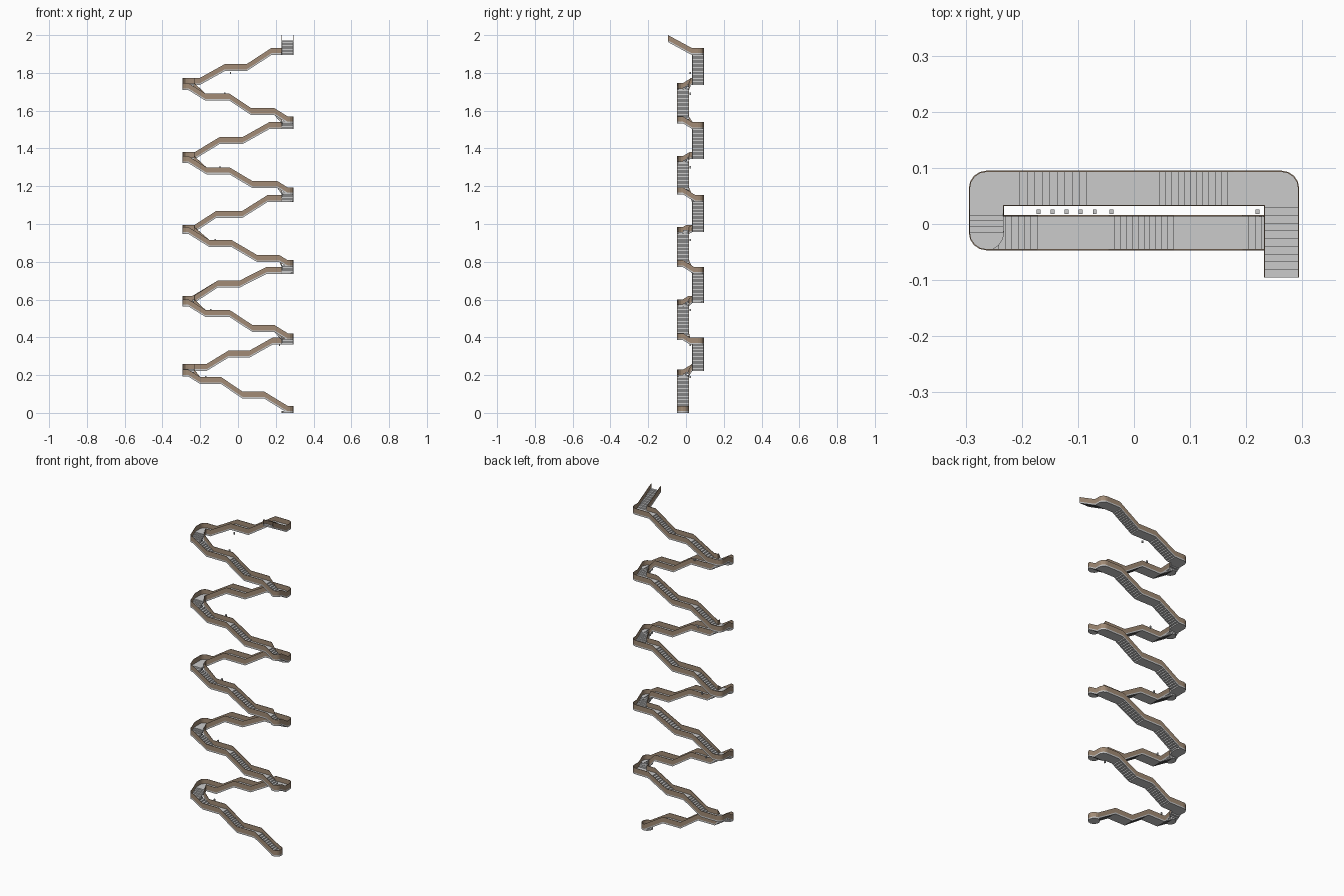
import bpy, bmesh, math
from mathutils import Vector

if "Cube" in bpy.data.objects:
    bpy.data.objects.remove(bpy.data.objects["Cube"])

X, YF, YB = 0.263, -0.0155, 0.0635      # turn centres of the two lanes
HALF, WALL = 0.0315, 0.0022             # half width, parapet thickness
RAIL, SLAB, SLOPE, RISE = 0.028, 0.009, 0.62, 0.0073

brown = bpy.data.materials.new("brown")
brown.diffuse_color = (0.36, 0.26, 0.18, 1)
brown.use_nodes = True
brown.node_tree.nodes["Principled BSDF"].inputs["Base Color"].default_value = brown.diffuse_color


def finish(bm, name, mat=None):
    bmesh.ops.recalc_face_normals(bm, faces=bm.faces[:])
    me = bpy.data.meshes.new(name)
    bm.to_mesh(me)
    bm.free()
    ob = bpy.data.objects.new(name, me)
    bpy.context.collection.objects.link(ob)
    if mat:
        me.materials.append(mat)
    return ob


# Each cycle: front lane x breaks, back lane x breaks, parapet heights of the level parts
cycles = [
    ((.14, .025, -.09, -.20), (-.165, -.05, .061, .182), (.112, .19, .26, .33, .398)),
    ((.193, .077, -.045, -.172), (-.24, -.108, .008, .151), (.465, .545, .62, .70, .773)),
    ((.22, .103, -.034, -.151), (-.23, -.114, .024, .156), (.835, .915, .995, 1.07, 1.153)),
    ((.209, .077, -.045, -.167), (-.23, -.098, .024, .167), (1.227, 1.30, 1.38, 1.46, 1.54)),
    ((.193, .071, -.045, -.172), (-.204, -.071, .045, .177), (1.613, 1.69, 1.772, 1.846, 1.932)),
]

# Centre line of the whole stair
path = []


def node(x, y, z):
    path.append(Vector((x, y, z - RAIL)))


last = None
for f, b, z in cycles:
    z0 = 0.037 if last is None else z[0] - (X - f[0]) * SLOPE
    if last is not None:
        node(X, YF + (z0 - last) / SLOPE, last)
    node(X, YF, z0)
    for x, h in zip(f, (z[0], z[0], z[1], z[1])):
        node(x, YF, h)
    zl = z[1] + (f[3] + X) * SLOPE
    node(-X, YF, zl)
    node(-X, YF + (z[2] - zl) / SLOPE, z[2])
    node(-X, YB, z[2])
    for x, h in zip(b, (z[2], z[3], z[3], z[4])):
        node(x, YB, h)
    node(X, YB, z[4])
    last = z[4]
node(X, 0.030, last)
node(X, -0.095, 2.0)


def heading(a, b):
    d = b - a
    d.z = 0
    return d.normalized()


def left(d):
    return Vector((-d.y, d.x, 0))


dirs = [heading(a, b) for a, b in zip(path, path[1:])]
corners = [i for i in range(1, len(path) - 1) if dirs[i].dot(dirs[i - 1]) < 0.5]

# Treads and level floors: stepped strips swept across the width
bm = bmesh.new()
for a, b, d in zip(path, path[1:], dirs):
    dz = b.z - a.z
    n = max(1, round(dz / RISE)) if dz > 0.002 else 1
    run = Vector((b.x - a.x, b.y - a.y, 0))
    prof = []
    for i in range(n):
        h = a.z + dz * (i + 1) / n
        for t in (i / n, (i + 1) / n):
            p = a + run * t
            prof.append(Vector((p.x, p.y, h)))
    side = left(d) * (HALF - WALL / 2)
    down = Vector((0, 0, -SLAB))
    rows = [[bm.verts.new(p + s + e) for s, e in
             ((side, down * 0), (-side, down * 0), (-side, down), (side, down))] for p in prof]
    for r, q in zip(rows, rows[1:]):
        for k in range(4):
            bm.faces.new((r[k], r[(k + 1) % 4], q[(k + 1) % 4], q[k]))
    bm.faces.new(rows[0])
    bm.faces.new(rows[-1])
finish(bm, "steps_and_floors")

# Round landings at the turns and at the foot
bm = bmesh.new()
for i in [0] + corners:
    res = bmesh.ops.create_cone(bm, cap_ends=True, segments=16, radius1=HALF, radius2=HALF, depth=SLAB)
    bmesh.ops.translate(bm, verts=res["verts"], vec=path[i] - Vector((0, 0, SLAB / 2)))
finish(bm, "round_landings")


def at_offset(c, angle, r):
    return c + Vector((math.cos(angle), math.sin(angle), 0)) * r


def outer_line(r):
    # half circle round the foot, then the outside with rounded turns
    pts = [at_offset(path[0], math.radians(90 - 22.5 * k), r) for k in range(9)]
    for i in range(1, len(path)):
        n0 = left(dirs[i - 1])
        if i in corners:
            a = math.atan2(n0.y, n0.x)
            pts += [at_offset(path[i], a - math.radians(22.5 * k), r) for k in range(5)]
        else:
            pts.append(path[i] + n0 * r)
    return pts


def inner_line(r):
    # inside edge with sharp turns; nodes hidden behind a turn are dropped
    pts = []
    for i, p in enumerate(path):
        d = dirs[min(i, len(dirs) - 1)]
        if i in corners:
            pts.append(p - (left(dirs[i - 1]) + left(d)) * r)
        elif all((path[c] - p).to_2d().length > HALF + 0.001 or abs(c - i) > 1 for c in corners):
            pts.append(p - left(d) * r)
    return pts


def wall(name, line, lo, hi, mat=None):
    bm = bmesh.new()
    rows = []
    for o, i in zip(line(HALF), line(HALF - WALL)):
        rows.append([bm.verts.new(p + Vector((0, 0, h))) for p, h in
                     ((o, lo), (o, hi), (i, hi), (i, lo))])
    for r, q in zip(rows, rows[1:]):
        for k in range(4):
            bm.faces.new((r[k], r[(k + 1) % 4], q[(k + 1) % 4], q[k]))
    bm.faces.new(rows[0])
    bm.faces.new(rows[-1])
    finish(bm, name, mat)


# Brown parapets above grey stringers
for label, line in (("outer", outer_line), ("inner", inner_line)):
    wall(label + "_parapet", line, 0, RAIL, brown)
    wall(label + "_stringer", line, -SLAB, 0)

# Small lamps in the gap between the lanes
lamps = [(-.17 + .025 * k, c[2][1]) for k, c in enumerate(cycles)] + [(-.04, 1.80), (.22, .36)]
bm = bmesh.new()
for x, z in lamps:
    res = bmesh.ops.create_cube(bm, size=1)
    bmesh.ops.scale(bm, verts=res["verts"], vec=(.007, .008, .012))
    bmesh.ops.translate(bm, verts=res["verts"], vec=(x, .022, z))
finish(bm, "lamps")
